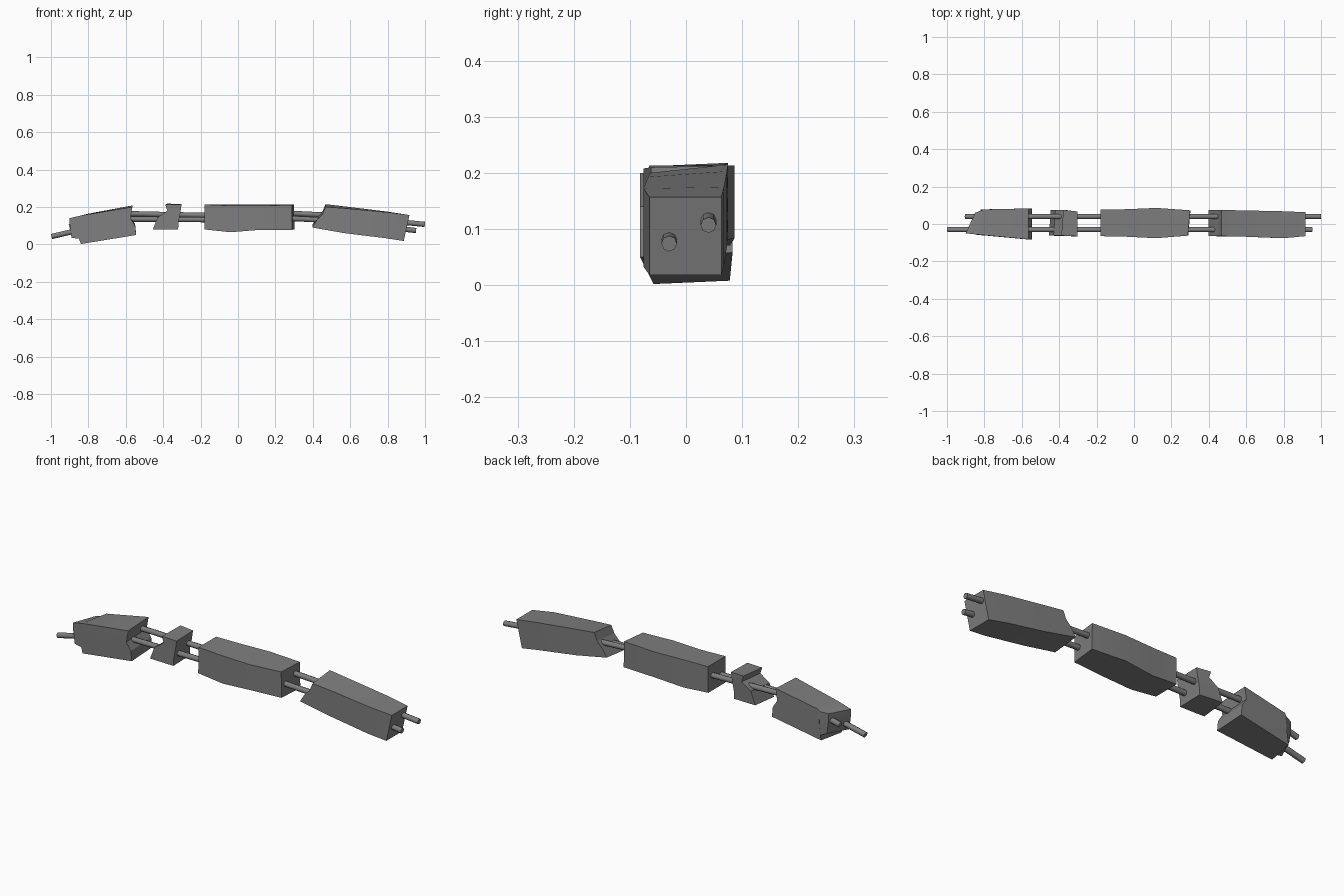
import bpy, bmesh
from mathutils import Vector

if "Cube" in bpy.data.objects:
    bpy.data.objects.remove(bpy.data.objects["Cube"], do_unlink=True)

grey = bpy.data.materials.new("concrete grey")
grey.use_nodes = True
colour = (0.21, 0.21, 0.21, 1)
grey.diffuse_color = colour
grey.node_tree.nodes["Principled BSDF"].inputs["Base Color"].default_value = colour


def finish(name, bm, angle):
    bmesh.ops.recalc_face_normals(bm, faces=bm.faces)
    mesh = bpy.data.meshes.new(name)
    bm.to_mesh(mesh)
    bm.free()
    mesh.materials.append(grey)
    obj = bpy.data.objects.new(name, mesh)
    bpy.context.collection.objects.link(obj)
    bpy.ops.object.select_all(action='DESELECT')
    bpy.context.view_layer.objects.active = obj
    obj.select_set(True)
    bpy.ops.object.shade_smooth_by_angle(angle=angle)


def block(name, rings):
    """Loft along x. Ring: (x, z) from bottom to top, front y, back y, back x shift, back z shift."""
    bm = bmesh.new()
    grid = []
    for pts, front, back, dx, dz in rings:
        if len(pts) == 2:
            a, b = Vector(pts[0]), Vector(pts[1])
            pts = [a.lerp(b, i / 3) for i in range(4)]
        up = [bm.verts.new((x, front, z)) for x, z in pts]
        down = [bm.verts.new((x + dx, back, z + dz)) for x, z in pts]
        grid.append(up + down[::-1])
    for r, s in zip(grid, grid[1:]):
        for i in range(8):
            j = (i + 1) % 8
            bm.faces.new((r[i], r[j], s[j], s[i]))
    for r in (grid[0], grid[-1]):
        for i in range(3):
            bm.faces.new((r[i], r[i + 1], r[6 - i], r[7 - i]))
    finish(name, bm, 0.35)


# Broken concrete pieces, from right end to left end
block("right_end_block", [
    ([(-0.89, 0.035), (-0.895, 0.07), (-0.9, 0.11), (-0.9, 0.14)], -0.05, 0.06, 0.05, 0.005),
    ([(-0.85, 0.03), (-0.85, 0.152)], -0.055, 0.075, 0.04, 0),
    ([(-0.84, 0.002), (-0.82, 0.158)], -0.058, 0.078, 0.02, 0.006),
    ([(-0.545, 0.05), (-0.55, 0.1), (-0.575, 0.14), (-0.565, 0.2)], -0.082, 0.083, 0, 0.008)])

block("small_block", [
    ([(-0.455, 0.08), (-0.43, 0.145), (-0.378, 0.18), (-0.388, 0.212)], -0.062, 0.075, 0.01, 0.006),
    ([(-0.32, 0.08), (-0.318, 0.12), (-0.308, 0.17), (-0.302, 0.212)], -0.066, 0.067, 0, 0.003)])

block("middle_block", [
    ([(-0.18, 0.08), (-0.178, 0.213)], -0.065, 0.077, 0, 0),
    ([(-0.04, 0.065), (-0.04, 0.207)], -0.068, 0.079, 0, 0.006),
    ([(0.12, 0.078), (0.12, 0.208)], -0.076, 0.086, 0, 0.005),
    ([(0.29, 0.078), (0.288, 0.21)], -0.062, 0.073, 0.012, 0.003)])

block("left_end_block", [
    ([(0.397, 0.09), (0.42, 0.128), (0.452, 0.162), (0.468, 0.2)], -0.065, 0.075, 0, 0.015),
    ([(0.57, 0.06), (0.57, 0.193)], -0.067, 0.073, 0, 0.01),
    ([(0.79, 0.033), (0.8, 0.172)], -0.076, 0.068, 0, 0.003),
    ([(0.886, 0.018), (0.917, 0.157)], -0.065, 0.063, 0, 0)])


def rod(name, y, path, radius=0.014):
    """Bent bar swept along x and z with eight sides."""
    curve = bpy.data.curves.new(name, 'CURVE')
    curve.dimensions = '3D'
    curve.bevel_depth = radius
    curve.bevel_resolution = 2
    curve.use_fill_caps = True
    line = curve.splines.new('POLY')
    line.points.add(len(path) - 1)
    for p, (x, z) in zip(line.points, path):
        p.co = (x, y, z, 1)
    obj = bpy.data.objects.new(name, curve)
    bpy.context.collection.objects.link(obj)
    mesh = bpy.data.meshes.new_from_object(obj.evaluated_get(bpy.context.evaluated_depsgraph_get()))
    bpy.data.objects.remove(obj)
    bm = bmesh.new()
    bm.from_mesh(mesh)
    bpy.data.meshes.remove(mesh)
    finish(name, bm, 0.9)


# Reinforcing bars running through all pieces
rod("back_bar", 0.04, [(-0.902, 0.095), (-0.6, 0.165), (-0.4, 0.16), (-0.15, 0.155),
                       (0.25, 0.168), (0.5, 0.155), (0.999, 0.107)])
rod("front_bar", -0.03, [(-0.997, 0.042), (-0.6, 0.135), (-0.15, 0.132),
                         (0.25, 0.14), (0.5, 0.128), (0.952, 0.074)])
